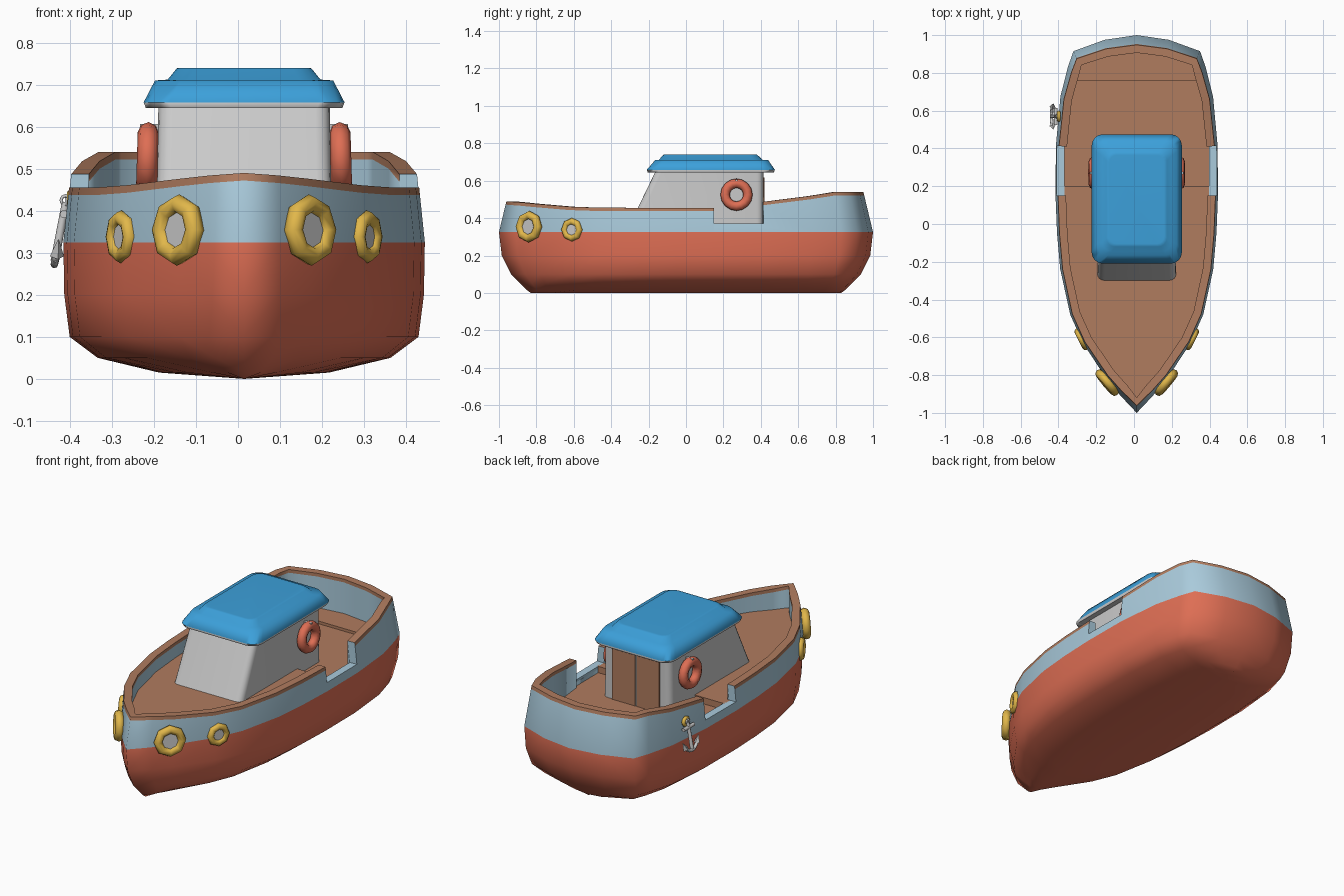
import bpy, bmesh, math
from mathutils import Vector

old = bpy.data.objects.get("Cube")
if old:
    bpy.data.objects.remove(old, do_unlink=True)

CX = 0.0145  # centre line of the boat; the anchor hangs out on one side


def paint(name, r, g, b):
    mat = bpy.data.materials.new(name)
    mat.use_nodes = True
    col = [((c / 255 + 0.055) / 1.055) ** 2.4 for c in (r, g, b)] + [1]
    mat.diffuse_color = col
    mat.node_tree.nodes["Principled BSDF"].inputs["Base Color"].default_value = col
    return mat


RED = paint("hull_red", 222, 110, 84)
PALE = paint("pale_blue", 170, 203, 220)
WOOD = paint("wood_brown", 176, 124, 95)
GREY = paint("light_grey", 202, 202, 202)
BLUE = paint("roof_blue", 60, 160, 218)
GOLD = paint("brass_yellow", 225, 183, 74)


def finish(ob, mats, angle=40):
    for m in mats:
        ob.data.materials.append(m)
    bpy.ops.object.select_all(action='DESELECT')
    ob.select_set(True)
    bpy.context.view_layer.objects.active = ob
    bpy.ops.object.shade_smooth_by_angle(angle=math.radians(angle), keep_sharp_edges=True)
    return ob


def from_bmesh(name, bm, mats, angle=40):
    me = bpy.data.meshes.new(name)
    bm.to_mesh(me)
    bm.free()
    ob = bpy.data.objects.new(name, me)
    bpy.context.collection.objects.link(ob)
    ob.location.x = CX
    return finish(ob, mats, angle)


def named(name, mat, angle=60):
    ob = bpy.context.object
    ob.name = name
    return finish(ob, [mat], angle)


def rod(name, a, b, r1, r2, mat, sides=8):
    a, b = Vector(a), Vector(b)
    bpy.ops.mesh.primitive_cone_add(vertices=sides, radius1=r1, radius2=r2, depth=(b - a).length,
                                    location=(a + b) / 2, rotation=(b - a).to_track_quat('Z', 'Y').to_euler())
    return named(name, mat)


def ring(name, loc, normal, major, minor, mat, seg, sides):
    bpy.ops.mesh.primitive_torus_add(location=loc, rotation=Vector(normal).to_track_quat('Z', 'Y').to_euler(),
                                     major_radius=major, minor_radius=minor,
                                     major_segments=seg, minor_segments=sides)
    return named(name, mat, 80)


def box(name, loc, size, mat):
    bpy.ops.mesh.primitive_cube_add(size=1, location=loc)
    bpy.context.object.scale = size
    return named(name, mat, 30)


# Hull stations from bow to stern: y, half width, rail height
GATE = 0.37
stations = [(-1, 0, .49), (-.91, .085, .484), (-.82, .16, .476), (-.63, .285, .461), (-.48, .352, .456),
            (-.24, .405, .455), (-.05, .422, .455), (.15, .43, .455), (.15, .43, GATE),
            (.415, .428, GATE), (.415, .428, .487), (.675, .404, .518), (.83, .365, .54),
            (.915, .335, .54), (.975, .17, .54), (1, 0, .54)]
# Lower hull levels: z, width factor, length factor
levels = [(0, 0, .83), (.015, .47, .85), (.05, .81, .885), (.1, .965, .935), (.2, .995, .985), (.325, 1, 1)]


def place(y, w, sx, sy):
    return Vector((w * sx, y * (1 - (1 - sy) * y * y)))


def upper(i, z):
    s = 1 - 0.24 * (z - 0.325)
    return place(stations[i][0], stations[i][1], s, s)


def inner(i, z, t=0.042):
    if i in (0, len(stations) - 1):
        n = Vector((0, 1 if i == 0 else -1))
    else:
        a = next(s for s in reversed(stations[:i]) if s[0] < stations[i][0])
        b = next(s for s in stations[i:] if s[0] > stations[i][0])
        n = Vector((a[0] - b[0], b[1] - a[1])).normalized()
    return upper(i, z) + n * t


def section(i):
    h = stations[i][2]
    pts = [(*place(*stations[i][:2], sx, sy), z) for z, sx, sy in levels]
    band = h - 0.018
    pts += [(*upper(i, band), band), (*upper(i, h), h), (*inner(i, h), h)]
    return pts + [(*inner(i, h), band), (*inner(i, h), 0.31)]


# Hull shell with bulwark, rail and gates
bm = bmesh.new()
for side in (1, -1):
    cols = [[bm.verts.new((side * x, y, z)) for x, y, z in section(i)] for i in range(len(stations))]
    for i in range(len(cols) - 1):
        gate = stations[i][2] == GATE or stations[i + 1][2] == GATE
        for k in range(len(cols[0]) - 1):
            f = bm.faces.new((cols[i][k], cols[i + 1][k], cols[i + 1][k + 1], cols[i][k + 1]))
            below = k < len(levels) - 1
            f.material_index = 0 if below else (2 if 6 <= k <= 8 and not gate else 1)
bmesh.ops.dissolve_degenerate(bm, dist=0.0003, edges=bm.edges)
bmesh.ops.remove_doubles(bm, verts=bm.verts, dist=0.0005)
bmesh.ops.recalc_face_normals(bm, faces=bm.faces)
# Crisp rail and gate edges, soft stem and stern
for e in bm.edges:
    a, b = (v.co for v in e.verts)
    level = abs(a.z - b.z) < 0.5 * (a - b).length
    if min(a.z, b.z) > 0.35 and e.calc_face_angle(0) > 0.6 and (level or abs(a.y) < 0.5):
        e.smooth = False
from_bmesh("hull", bm, [RED, PALE, WOOD], 120)

# Deck in three heights, fitted to the inside of the bulwark
edge = [inner(i, 0.37, 0.035) for i in range(len(stations))]


def deck_width(y):
    for a, b in zip(edge, edge[1:]):
        if a.y <= y <= b.y and b.y > a.y:
            return a.x + (b.x - a.x) * (y - a.y) / (b.y - a.y)
    return 0


bm = bmesh.new()
rows = []
for start, end, z in ((edge[0].y, .2, .37), (.2, .76, .335), (.76, edge[-1].y, .35)):
    ys = [start] + [p.y for p in edge if start + .002 < p.y < end - .002] + [end]
    for y in ys:
        w = deck_width(y)
        rows.append([bm.verts.new((s * w, y, z)) for s in (-1, 1)])
for a, b in zip(rows, rows[1:]):
    bm.faces.new((a[0], a[1], b[1], b[0]))
bmesh.ops.remove_doubles(bm, verts=bm.verts, dist=0.0005)
from_bmesh("deck", bm, [WOOD], 20)


def rounded_loft(name, rings, mats, split=0, angle=40):
    """Rounded rectangles (half width, y0, y1, z, corner radius) joined upwards."""
    bm = bmesh.new()
    loops = []
    for hx, y0, y1, z, r in rings:
        loop = []
        for q, (cx, cy) in enumerate(((hx - r, y1 - r), (r - hx, y1 - r), (r - hx, y0 + r), (hx - r, y0 + r))):
            for step in range(5):
                a = math.pi / 2 * (q + step / 4)
                loop.append(bm.verts.new((cx + r * math.cos(a), cy + r * math.sin(a), z)))
        loops.append(loop)
    for a, b in zip(loops, loops[1:]):
        for i in range(len(a)):
            j = (i + 1) % len(a)
            bm.faces.new((a[i], a[j], b[j], b[i]))
    bm.faces.new(loops[0])
    bm.faces.new(loops[-1])
    bmesh.ops.recalc_face_normals(bm, faces=bm.faces)
    for f in bm.faces:
        f.material_index = int(len(mats) > 1 and f.calc_center_median().z > split)
    return from_bmesh(name, bm, mats, angle)


# Wheelhouse, doors and roof
rounded_loft("cabin", [(.209, -.32, .414, .325, .035), (.204, -.163, .414, .65, .035)], [GREY])
for s, side in ((1, "left"), (-1, "right")):
    box(side + "_door", (CX + s * .074, .416, .476), (.14, .008, .28), WOOD)
rounded_loft("roof", [(.19, -.16, .41, .645, .03), (.234, -.205, .47, .645, .06), (.239, -.21, .475, .658, .06),
                      (.212, -.165, .44, .71, .06), (.182, -.145, .41, .712, .05), (.16, -.12, .38, .739, .045),
                      (.145, -.105, .365, .74, .04)],
             [GREY, BLUE], .655, 62)

# Portholes and lifebuoys on both sides
for s, side in ((1, "left"), (-1, "right")):
    for tag, x, y, z, n, major, minor in (("front", .157, -.84, .354, (.77, -.64, .05), .062, .023),
                                          ("rear", .292, -.61, .338, (.89, -.45, 0), .045, .018)):
        loc = Vector((CX + s * x, y, z))
        n = Vector((s * n[0], n[1], n[2])).normalized()
        ring(f"{side}_{tag}_porthole", loc, n, major, minor, GOLD, 8, 8)
        rod(f"{side}_{tag}_glass", loc - n * .015, loc + n * .006, major, major, GREY)
    ring(side + "_lifebuoy", (CX + s * .23, .27, .525), (s, 0, .03), .061, .025, RED, 16, 8)
    box(side + "_lifebuoy_hook", (CX + s * .225, .27, .592), (.045, .012, .03), GREY)

# Anchor hanging from a brass eye
ring("anchor_eye", (-.398, .57, .42), (-1, 0, 0), .02, .01, GOLD, 8, 6)
rod("anchor_pin", (-.385, .57, .42), (-.412, .57, .42), .012, .012, GREY)
ring("anchor_ring", (-.41, .57, .425), (0, 1, 0), .011, .004, GREY, 8, 6)
rod("anchor_shank", (-.41, .57, .42), (-.436, .57, .28), .009, .01, GREY)
rod("anchor_stock", (-.414, .525, .392), (-.414, .615, .392), .01, .01, GREY)
arc = []
for k in range(7):
    t = math.radians(-60 + 20 * k)
    drop = .06 * math.cos(t)
    arc.append(Vector((-.425 - .2 * drop, .57 + .06 * math.sin(t), .332 - drop)))
for k, (a, b) in enumerate(zip(arc, arc[1:])):
    rod(f"anchor_arm_{k + 1}", a, b, .009, .009, GREY)
for name, base, s in (("front", arc[0], -1), ("rear", arc[-1], 1)):
    rod(f"anchor_{name}_fluke", base + Vector((0, -s * .004, -.01)), base + Vector((.004, s * .016, .03)),
        .017, .001, GREY, 4)
